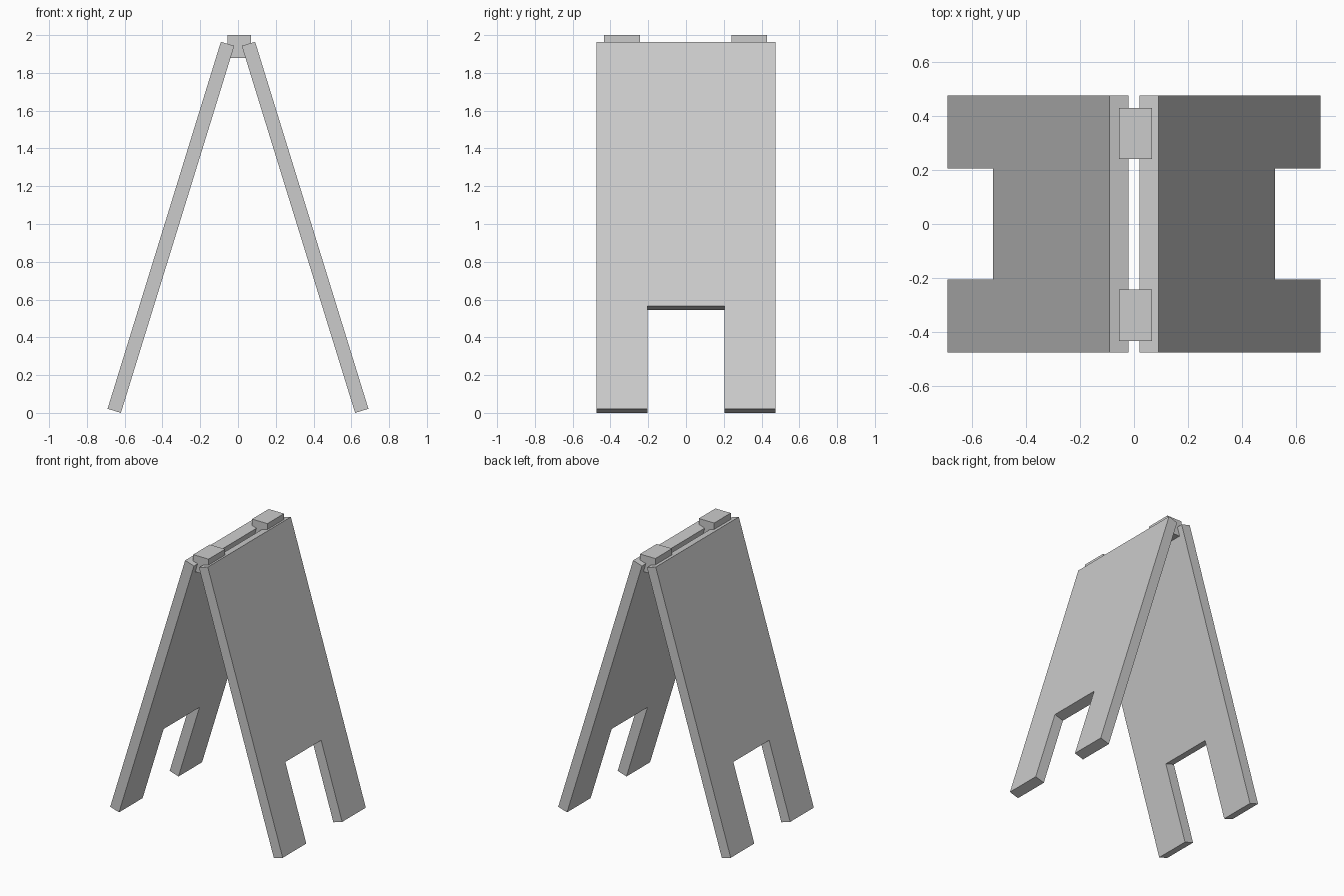
import bpy
import bmesh
from mathutils import Vector

if "Cube" in bpy.data.objects:
    bpy.data.objects.remove(bpy.data.objects["Cube"])

HALF_W, LEG_IN = 0.475, 0.205      # half panel width, half notch width
NOTCH = 0.2805                     # notch height as a fraction of panel length


def make_object(name, bm):
    bmesh.ops.recalc_face_normals(bm, faces=bm.faces)
    mesh = bpy.data.meshes.new(name)
    bm.to_mesh(mesh)
    bm.free()
    obj = bpy.data.objects.new(name, mesh)
    bpy.context.collection.objects.link(obj)
    return obj


def panel(name, side):
    # Notched outline on the inner surface, extruded through the board thickness
    bottom, top = Vector((0.62 * side, 0, 0)), Vector((0.02 * side, 0, 1.943))
    outline = [(-HALF_W, 0), (-LEG_IN, 0), (-LEG_IN, NOTCH), (LEG_IN, NOTCH),
               (LEG_IN, 0), (HALF_W, 0), (HALF_W, 1), (-HALF_W, 1)]
    bm = bmesh.new()
    verts = [bm.verts.new(bottom.lerp(top, t) + Vector((0, y, 0))) for y, t in outline]
    face = bm.faces.new(verts)
    ext = bmesh.ops.extrude_face_region(bm, geom=[face], use_keep_orig=True)
    moved = [v for v in ext["geom"] if isinstance(v, bmesh.types.BMVert)]
    bmesh.ops.translate(bm, verts=moved, vec=(0.0705 * side, 0, 0.0218))
    return make_object(name, bm)


def hinge(name, y):
    # Block bridging the two panel tops
    bm = bmesh.new()
    bmesh.ops.create_cube(bm, size=1)
    bmesh.ops.scale(bm, verts=bm.verts, vec=(0.123, 0.19, 0.12))
    bmesh.ops.translate(bm, verts=bm.verts, vec=(0.006, y, 1.94))
    return make_object(name, bm)


panel("right_panel", 1)
panel("left_panel", -1)
hinge("front_hinge", -0.338)
hinge("back_hinge", 0.335)
